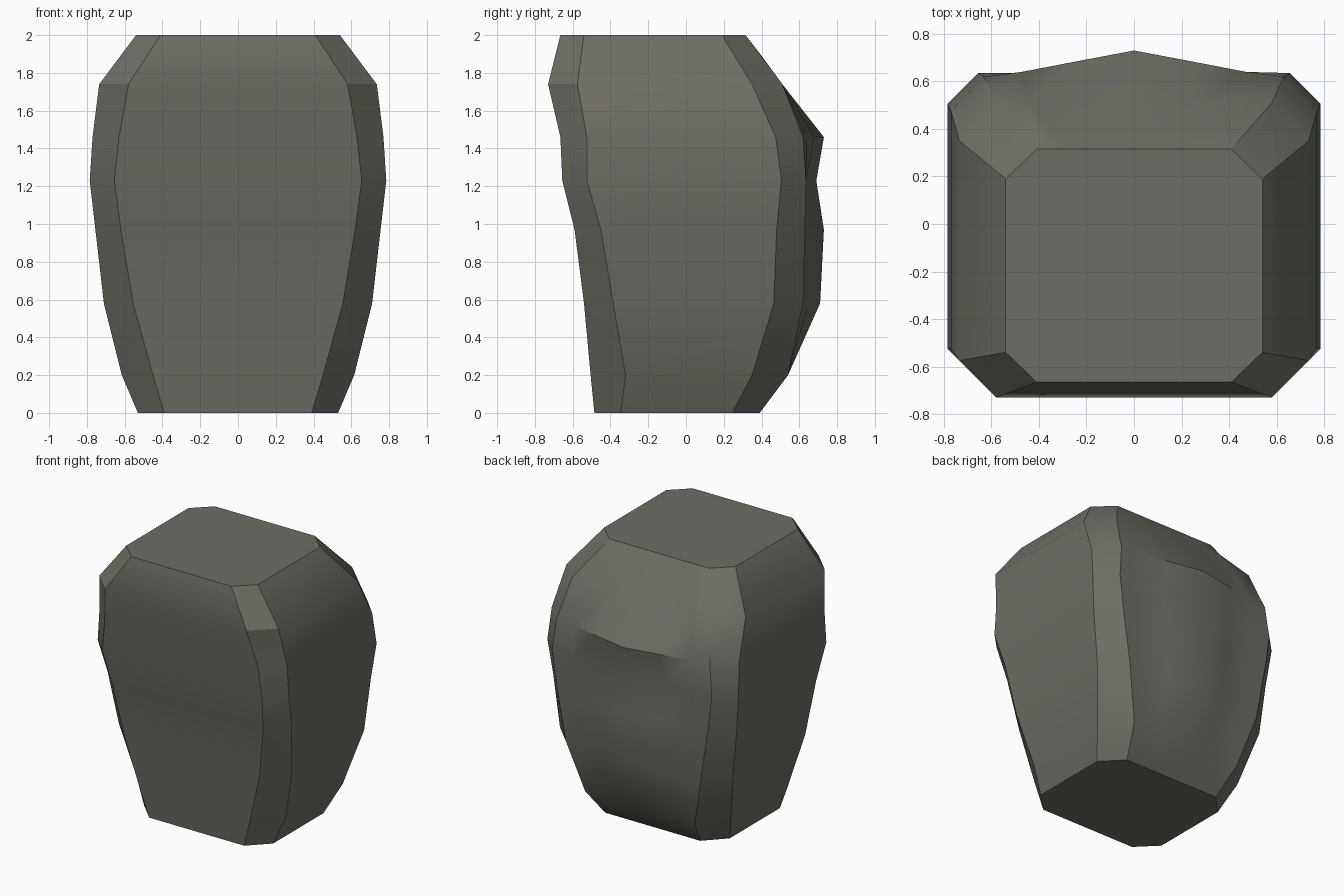
import bpy
import bmesh
import math
from mathutils import Vector

# Remove the default cube only
default = bpy.data.objects.get("Cube")
if default:
    bpy.data.objects.remove(default, do_unlink=True)


def make_material(name, color):
    mat = bpy.data.materials.new(name)
    mat.use_nodes = True
    mat.diffuse_color = color
    mat.node_tree.nodes["Principled BSDF"].inputs["Base Color"].default_value = color
    return mat


# Levels: height, half width, half width inside the corner bevels, front,
# side front edge, side back edge, back corner, back dent, back spine
LEVELS = [
    (0.00, .53, .39, -.485, -.345, .245, .39, .39, .39),
    (0.20, .615, .45, -.505, -.32, .35, .54, .54, .54),
    (0.58, .71, .555, -.54, -.385, .465, .62, .65, .71),
    (0.97, .755, .62, -.59, -.45, .48, .63, .65, .73),
    (1.23, .785, .655, -.655, -.525, .505, .635, .63, .69),
    (1.46, .77, .63, -.665, -.525, .475, .62, .68, .73),
    (1.74, .735, .58, -.73, -.575, .35, .51, .51, .51),
    (2.00, .54, .41, -.665, -.54, .19, .315, .315, .315),
]


def ring_points(level):
    """Bevelled square outline with extra points across the back."""
    z, wide, inner, front, side_front, side_back, corner, dent, spine = level
    shoulder = corner + (0.02 if z == 1.46 else 0)
    half = [(inner, front), (wide, side_front), (wide, side_back),
            (inner, corner), (inner * .75, shoulder), (inner * .42, dent)]
    mirrored = [(-x, y) for x, y in reversed(half)]
    return [Vector((x, y, z)) for x, y in half + [(0, spine)] + mirrored]


# Stone body: outlines joined level by level and capped
bm = bmesh.new()
rings = [[bm.verts.new(p) for p in ring_points(level)] for level in LEVELS]
count = len(rings[0])
for low, high in zip(rings, rings[1:]):
    for i in range(count):
        j = (i + 1) % count
        bm.faces.new((low[i], low[j], high[j], high[i]))
bm.faces.new(rings[-1])
bm.faces.new(reversed(rings[0]))

# Chipped notch on the upper back corner
upper, lower = rings[-1][9], rings[-2][9]
edge = bm.edges.get((upper, lower))
_, chip = bmesh.utils.edge_split(edge, upper, 0.4)
chip.co = Vector((-.42, .40, 1.89))

bmesh.ops.recalc_face_normals(bm, faces=bm.faces)
mesh = bpy.data.meshes.new("stone_body")
bm.to_mesh(mesh)
bm.free()

stone = bpy.data.objects.new("stone_body", mesh)
bpy.context.collection.objects.link(stone)
mesh.materials.append(make_material("warm grey stone", (.155, .155, .132, 1)))

# Smooth broad faces, crisp bevel edges
bpy.ops.object.select_all(action="DESELECT")
stone.select_set(True)
bpy.context.view_layer.objects.active = stone
bpy.ops.object.shade_smooth_by_angle(angle=math.radians(33))
